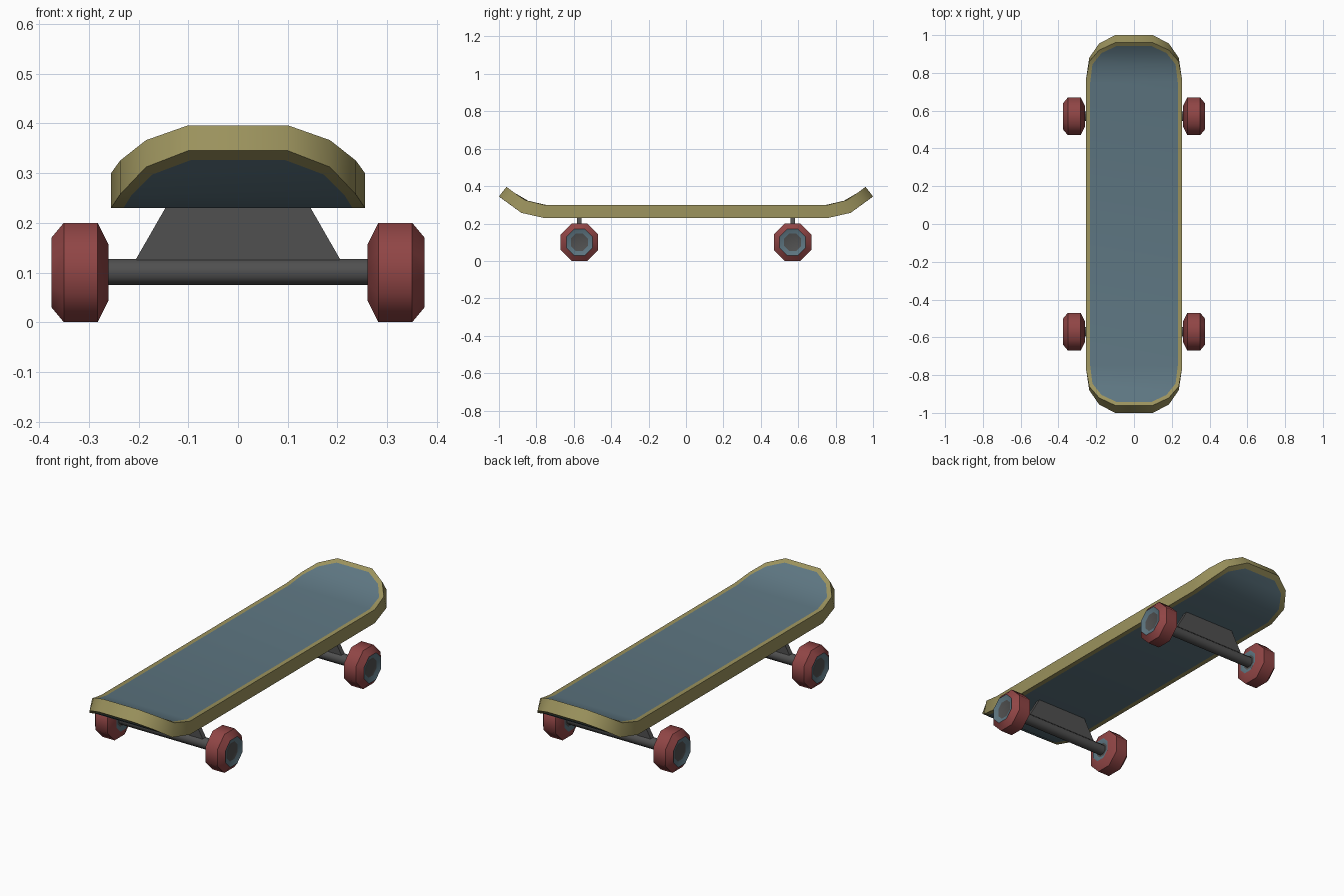
import bpy, bmesh, math

if "Cube" in bpy.data.objects:
    bpy.data.objects.remove(bpy.data.objects["Cube"])


def mat(name, rgb):
    m = bpy.data.materials.new(name)
    m.diffuse_color = (*rgb, 1)
    m.use_nodes = True
    m.node_tree.nodes["Principled BSDF"].inputs["Base Color"].default_value = m.diffuse_color
    return m


YELLOW = mat("rim_yellow", (0.33, 0.29, 0.11))
BLUE = mat("slate_blue", (0.11, 0.18, 0.22))
RED = mat("wheel_red", (0.28, 0.06, 0.06))
GREY = mat("metal_grey", (0.08, 0.08, 0.08))


def make(name, verts, faces, mats, angle=None):
    """faces: list of (indices, material slot)"""
    me = bpy.data.meshes.new(name)
    me.from_pydata(verts, [], [f for f, _ in faces])
    for m in mats:
        me.materials.append(m)
    for p, (_, slot) in zip(me.polygons, faces):
        p.material_index = slot
    bm = bmesh.new()
    bm.from_mesh(me)
    bmesh.ops.recalc_face_normals(bm, faces=bm.faces)
    bm.to_mesh(me)
    bm.free()
    ob = bpy.data.objects.new(name, me)
    bpy.context.collection.objects.link(ob)
    if angle:
        bpy.ops.object.select_all(action='DESELECT')
        ob.select_set(True)
        bpy.context.view_layer.objects.active = ob
        bpy.ops.object.shade_smooth_by_angle(angle=math.radians(angle))
    return ob


def loop(quarter):
    """Mirror a quarter outline (x, y, z) from middle to tip into a closed loop."""
    right = [(x, -y, z) for x, y, z in reversed(quarter)] + list(quarter)
    return right + [(-x, y, z) for x, y, z in reversed(right)]


# Deck: outer edge and inset panel, on top and underneath, with kicked-up ends
top_outer = [(.255, .76, .30), (.237, .86, .325), (.185, .92, .366), (.10, .96, .396)]
top_inner = [(.232, .75, .30), (.22, .845, .322), (.172, .905, .355), (.092, .942, .382)]
low_outer = [(.255, .76, .23), (.237, .88, .257), (.185, .955, .312), (.10, 1.0, .345)]
low_inner = [(.230, .76, .23), (.215, .865, .254), (.172, .935, .297), (.095, .975, .326)]
loops = [loop(q) for q in (top_inner, top_outer, low_outer, low_inner)]
n = len(loops[0])
faces = []
for k in range(3):
    for i in range(n):
        j = (i + 1) % n
        faces.append(((k*n + i, k*n + j, k*n + n + j, k*n + n + i), 0))
for base in (0, 3*n):
    for i in range(n//2 - 1):
        faces.append(((base + i, base + i + 1, base + n - 2 - i, base + n - 1 - i), 1))
make("deck", [v for l in loops for v in l], faces, [YELLOW, BLUE], 40)


def lathe_x(name, profile, slots, mats, centre, angle):
    """Eight-sided turning about x; profile gives (x, distance to flat)."""
    s, verts, faces = 8, [], []
    for x, a in profile:
        for i in range(s):
            t = math.tau*(i + .5)/s
            r = a/math.cos(math.pi/s)
            verts.append((x, centre[0] + r*math.cos(t), centre[1] + r*math.sin(t)))
    for k in range(len(profile) - 1):
        for i in range(s):
            j = (i + 1) % s
            faces.append(((k*s + i, k*s + j, k*s + s + j, k*s + s + i), slots[k]))
    last = len(verts) - s
    faces.append((tuple(range(s)), slots[-1]))
    faces.append((tuple(range(last, last + s)), slots[-1]))
    return make(name, verts, faces, mats, angle)


# Wheel section from inner hub round the tread to outer hub
wheel = [(.268, .036), (.26, .056), (.282, .10), (.350, .10), (.375, .07), (.365, .046)]
for end, y in (("front", -.57), ("back", .57)):
    for side, sx in (("left", -1), ("right", 1)):
        lathe_x(f"{end}_{side}_wheel", [(sx*x, a) for x, a in wheel],
                [1, 0, 0, 0, 1, 2], [RED, BLUE, GREY], (y, .10), 50)
    lathe_x(f"{end}_axle", [(-.29, .026), (.29, .026)], [0, 0], [GREY], (y, .101), 50)
    # Hanger: thin tapered plate joining axle to deck
    section = [(-.205, .127), (-.19, .10), (.19, .10), (.205, .127), (.143, .235), (-.143, .235)]
    m = len(section)
    verts = [(x, y + d, z) for d in (-.0125, .0125) for x, z in section]
    faces = [((i, (i+1) % m, m + (i+1) % m, m + i), 0) for i in range(m)]
    faces += [(tuple(range(m)), 0), (tuple(range(m, 2*m)), 0)]
    make(f"{end}_hanger", verts, faces, [GREY])
